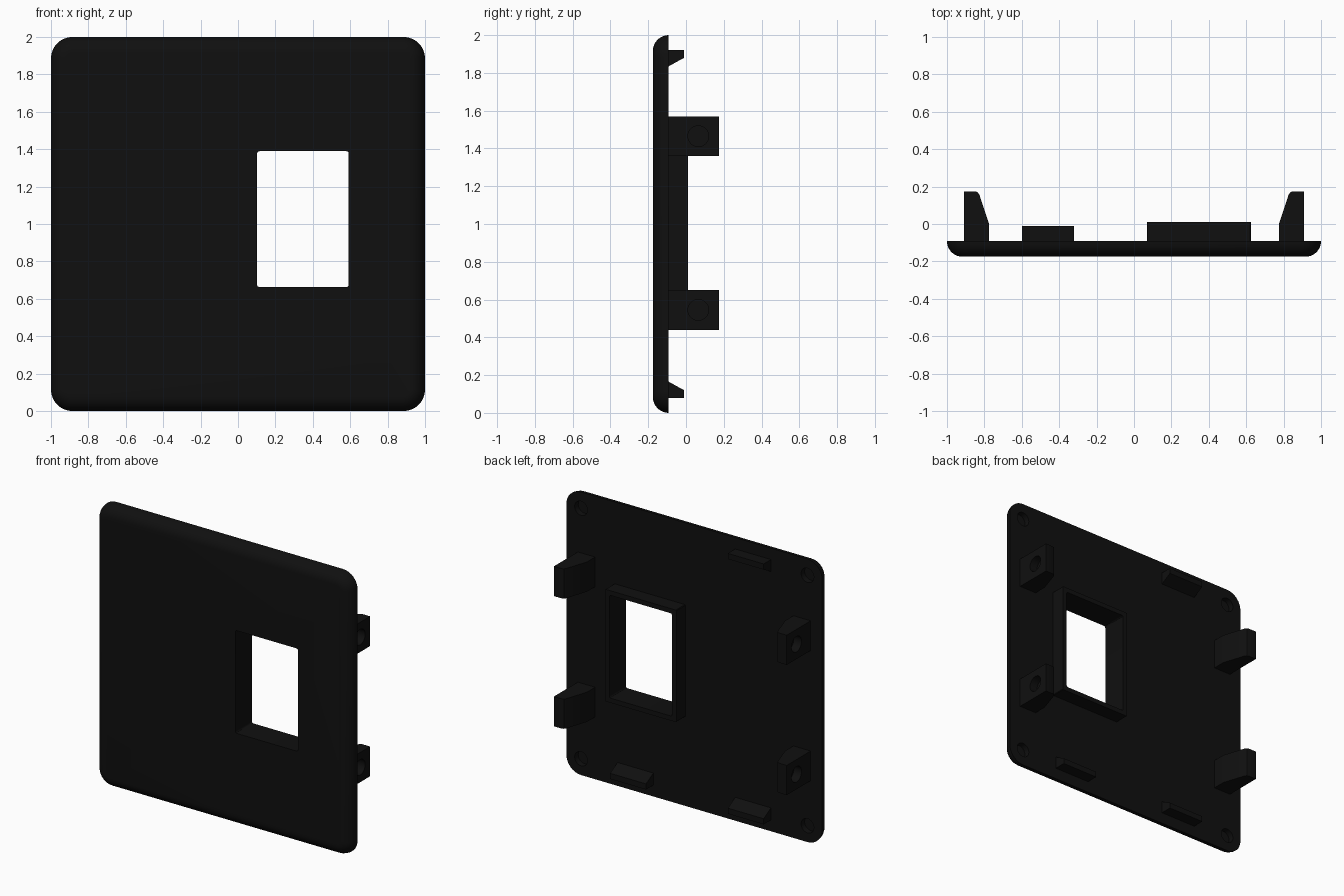
import bpy, bmesh, math
from mathutils import Matrix

if "Cube" in bpy.data.objects:
    bpy.data.objects.remove(bpy.data.objects["Cube"])

black = bpy.data.materials.new("black_plastic")
black.diffuse_color = (0.005, 0.005, 0.005, 1)
black.use_nodes = True
black.node_tree.nodes["Principled BSDF"].inputs["Base Color"].default_value = black.diffuse_color

BACK = -0.092    # rear face of the panel
FRONT = -0.175
MID = 1.0        # middle height of the panel


def finish(name, bm):
    bmesh.ops.recalc_face_normals(bm, faces=bm.faces)
    me = bpy.data.meshes.new(name)
    bm.to_mesh(me)
    bm.free()
    me.materials.append(black)
    ob = bpy.data.objects.new(name, me)
    bpy.context.collection.objects.link(ob)
    return ob


def rounded_rect(cx, cz, w, h, r, n=8):
    """Outline in the x-z plane."""
    pts = []
    for sx, sz, a0 in ((1, 1, 0), (-1, 1, 90), (-1, -1, 180), (1, -1, 270)):
        for i in range(n + 1):
            a = math.radians(a0 + 90 * i / n)
            pts.append((cx + sx * (w / 2 - r) + r * math.cos(a),
                        cz + sz * (h / 2 - r) + r * math.sin(a)))
    return pts


def loft(name, rings):
    """Skin closed rings of 3D points and cap both ends."""
    bm = bmesh.new()
    vs = [[bm.verts.new(p) for p in ring] for ring in rings]
    n = len(vs[0])
    for a, b in zip(vs, vs[1:]):
        for i in range(n):
            j = (i + 1) % n
            bm.faces.new((a[i], a[j], b[j], b[i]))
    bm.faces.new(vs[0])
    bm.faces.new(vs[-1])
    return finish(name, bm)


def slab(name, outline, y0, y1):
    return loft(name, [[(x, y, z) for x, z in outline] for y in (y0, y1)])


def cylinder(name, loc, radius, depth, axis):
    bm = bmesh.new()
    turn = Matrix.Rotation(math.pi / 2, 4, axis)
    bmesh.ops.create_cone(bm, cap_ends=True, segments=32, radius1=radius, radius2=radius,
                          depth=depth, matrix=Matrix.Translation(loc) @ turn)
    return finish(name, bm)


def cut(ob, cutter):
    cutter.hide_render = True
    mod = ob.modifiers.new("cut", 'BOOLEAN')
    mod.operation, mod.solver, mod.object = 'DIFFERENCE', 'EXACT', cutter
    bpy.context.view_layer.objects.active = ob
    bpy.ops.object.modifier_apply(modifier=mod.name)
    bpy.data.objects.remove(cutter)


def smooth(ob):
    bpy.ops.object.select_all(action='DESELECT')
    ob.select_set(True)
    bpy.context.view_layer.objects.active = ob
    bpy.ops.object.shade_smooth_by_angle(angle=math.radians(30))


# Panel with a rounded front rim
R = BACK - FRONT
rings = []
for i in range(9):
    a = math.pi / 2 * i / 8
    inset = R * (1 - math.cos(a))
    ring = rounded_rect(0, MID, 2 - 2 * inset, 2 - 2 * inset, 0.115 - inset)
    rings.append([(x, BACK - R * math.sin(a), z) for x, z in ring])
panel = loft("panel", rings)

# Window opening and its raised collar at the rear
WX, WZ = 0.347, 1.026
opening = rounded_rect(WX, WZ, 0.49, 0.726, 0.012, 3)
collar = slab("window_collar", rounded_rect(WX, WZ, 0.556, 0.792, 0.004, 1), BACK - 0.01, 0.01)
for ob in (panel, collar):
    cut(ob, slab("opening_cutter", opening, -0.4, 0.4))

# Shallow round recesses in the rear corners
for sx in (-1, 1):
    for sz in (-1, 1):
        cut(panel, cylinder("recess_cutter", (sx * 0.885, BACK, MID + sz * 0.885), 0.05, 0.08, 'X'))
smooth(panel)
smooth(collar)

# Side lugs with a tapered inner face and a blind hole outside
lug = [(0.91, BACK - 0.005), (0.91, 0.175), (0.85, 0.175), (0.836, 0.170),
       (0.826, 0.155), (0.775, 0.0), (0.775, BACK - 0.005)]
for sx, side in ((-1, "left"), (1, "right")):
    for z0, z1, level in ((0.44, 0.65, "lower"), (1.36, 1.57, "upper")):
        ob = loft(f"{level}_{side}_lug", [[(sx * x, y, z) for x, y in lug] for z in (z0, z1)])
        cut(ob, cylinder("hole_cutter", (sx * 0.91, 0.065, (z0 + z1) / 2), 0.055, 0.12, 'Y'))
        smooth(ob)

# Wedge clips near the top and bottom edges
clip = [(BACK - 0.005, 0.92), (-0.01, 0.92), (-0.01, 0.88), (BACK - 0.005, 0.832)]
for name, x0, x1, sz in (("top_clip", -0.6, -0.32, 1),
                         ("bottom_left_clip", -0.6, -0.32, -1),
                         ("bottom_right_clip", 0.32, 0.6, -1)):
    loft(name, [[(x, y, MID + sz * z) for y, z in clip] for x in (x0, x1)])
